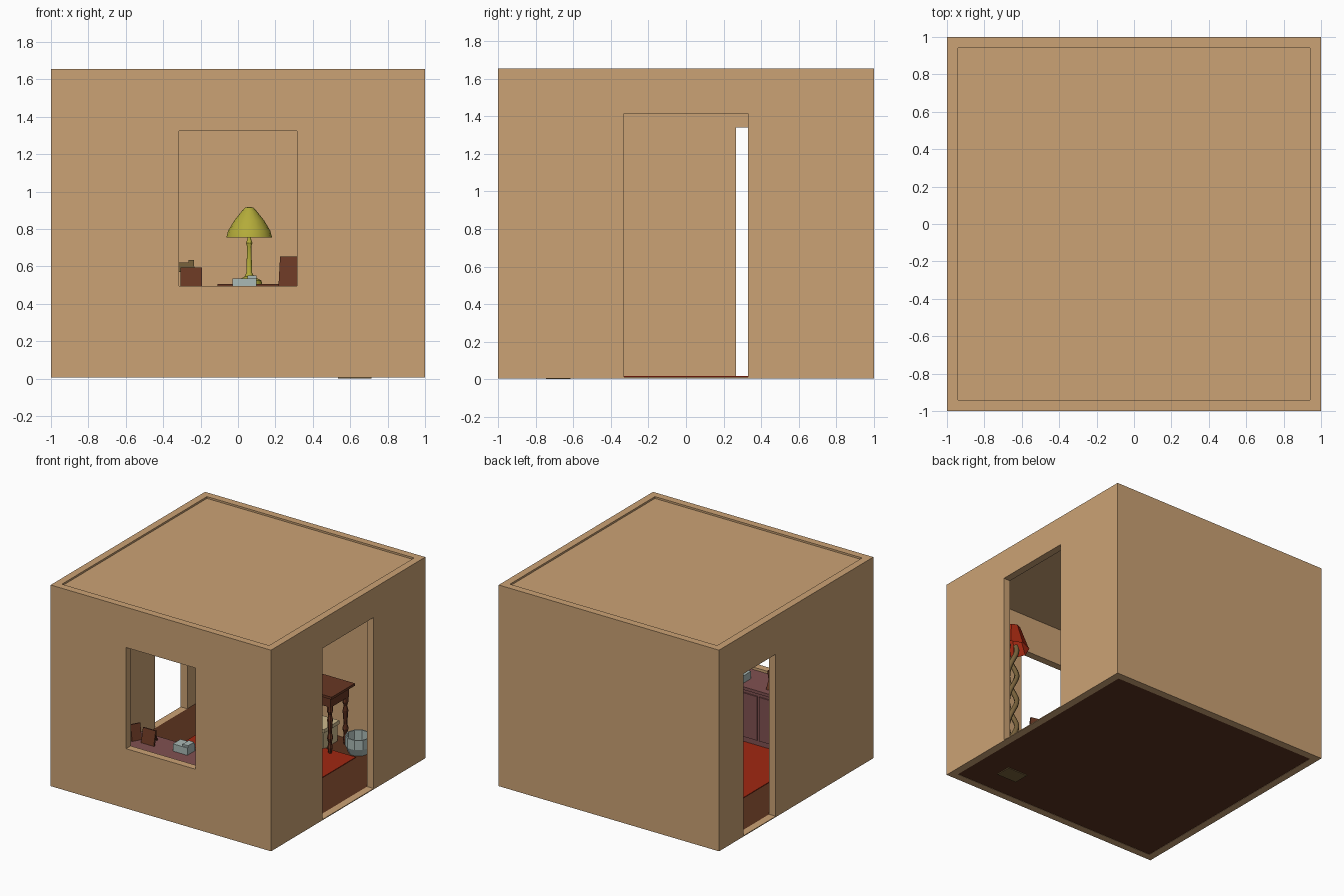
import bpy, bmesh, math
from mathutils import Vector, Matrix

if "Cube" in bpy.data.objects:
    bpy.data.objects.remove(bpy.data.objects["Cube"])


def material(name, r, g, b):
    m = bpy.data.materials.new(name)
    m.diffuse_color = [(c / 255) ** 2.2 for c in (r, g, b)] + [1]
    m.use_nodes = True
    m.node_tree.nodes["Principled BSDF"].inputs["Base Color"].default_value = m.diffuse_color
    return m


TAN = material("plaster", 202, 161, 116)
FLOOR = material("floor_wood", 92, 54, 36)
RED = material("red_cloth", 160, 44, 24)
MAUVE = material("mauve_wood", 128, 82, 82)
BROWN = material("dark_wood", 104, 58, 40)
OLIVE = material("olive_wood", 120, 98, 62)
LIME = material("lamp_green", 178, 170, 60)
GREY = material("pale_metal", 168, 184, 180)
CREAM = material("cream_card", 205, 185, 140)


def finish(name, bm, mat, smooth=False):
    bmesh.ops.recalc_face_normals(bm, faces=bm.faces)
    mesh = bpy.data.meshes.new(name)
    bm.to_mesh(mesh)
    bm.free()
    ob = bpy.data.objects.new(name, mesh)
    bpy.context.collection.objects.link(ob)
    if mat:
        mesh.materials.append(mat)
    if smooth:
        bpy.ops.object.select_all(action='DESELECT')
        ob.select_set(True)
        bpy.context.view_layer.objects.active = ob
        bpy.ops.object.shade_smooth_by_angle()
    return ob


def box(name, x0, x1, y0, y1, z0, z1, mat):
    bm = bmesh.new()
    m = Matrix.Translation(((x0 + x1) / 2, (y0 + y1) / 2, (z0 + z1) / 2)) \
        @ Matrix.Diagonal((x1 - x0, y1 - y0, z1 - z0, 1))
    bmesh.ops.create_cube(bm, size=1, matrix=m)
    return finish(name, bm, mat)


def lathe(name, profile, at, mat, sides=12, smooth=False):
    bm = bmesh.new()
    verts = [bm.verts.new((r, 0, z)) for r, z in profile]
    edges = [bm.edges.new(p) for p in zip(verts, verts[1:])]
    bmesh.ops.spin(bm, geom=verts + edges, cent=(0, 0, 0), axis=(0, 0, 1),
                   angle=math.tau, steps=sides)
    bmesh.ops.remove_doubles(bm, verts=bm.verts, dist=1e-4)
    bmesh.ops.translate(bm, verts=bm.verts, vec=at)
    return finish(name, bm, mat, smooth)


def cut(target, cutter):
    mod = target.modifiers.new("cut", 'BOOLEAN')
    mod.operation, mod.object, mod.solver = 'DIFFERENCE', cutter, 'EXACT'
    bpy.context.view_layer.objects.active = target
    bpy.ops.object.modifier_apply(modifier=mod.name)
    bpy.data.objects.remove(cutter)


# Walls with a front window and a doorway on each side
T = 0.94
walls = box("walls", -1, 1, -1, 1, 0.005, 1.655, TAN)
for b in [(-T, T, -T, T, -1, 3),
          (-0.315, 0.315, -1.1, -0.9, 0.495, 1.325),
          (0.9, 1.1, -0.33, 0.33, 0.012, 1.415),
          (-1.1, -0.9, 0.265, 0.685, 0.012, 1.34)]:
    cut(walls, box("cutter", *b, None))

# Sunken roof, floor and rug
box("roof", -T, T, -T, T, 1.63, 1.64, TAN)
box("floor", -T, T, -T, T, 0.007, 0.012, FLOOR)
box("rug", -0.62, 0.58, -0.7, 0.7, 0.012, 0.017, RED)

# Dresser under the window
box("dresser_body", -0.5, 0.42, -0.93, -0.67, 0.012, 0.45, MAUVE)
box("dresser_top", -0.53, 0.45, -0.94, -0.65, 0.45, 0.475, MAUVE)
for i in range(3):
    x = -0.48 + i * 0.3
    box("dresser_door", x, x + 0.28, -0.67, -0.66, 0.06, 0.42, MAUVE)


# Picture frames leaning on a rear strut
def frame(name, x, y, w, h, turn):
    bm = bmesh.new()
    lean = Matrix.Rotation(math.radians(-12), 4, 'X')
    bmesh.ops.create_cube(bm, size=1, matrix=lean @ Matrix.Translation((0, 0, h / 2))
                          @ Matrix.Diagonal((w, 0.015, h, 1)))
    prop = Matrix.Translation((0, -0.06, 0)) @ Matrix.Rotation(math.radians(-35), 4, 'X')
    bmesh.ops.create_cube(bm, size=1, matrix=Matrix.Translation((0, 0.10, 0.0))
                          @ Matrix.Rotation(math.radians(25), 4, 'X')
                          @ Matrix.Translation((0, 0, h * 0.42))
                          @ Matrix.Diagonal((w * 0.3, 0.01, h * 0.85, 1)))
    ob = finish(name, bm, BROWN)
    ob.location = (x, y, 0.475)
    ob.rotation_euler.z = math.radians(turn)


frame("picture_frame_left", -0.25, -0.81, 0.115, 0.12, 0)
frame("picture_frame_far_left", -0.36, -0.80, 0.08, 0.13, 60)
frame("picture_frame_right", 0.28, -0.81, 0.13, 0.18, -15)

# Small pale case on the dresser
box("case", -0.03, 0.10, -0.80, -0.70, 0.475, 0.535, GREY)
box("case_lid", 0.05, 0.10, -0.79, -0.71, 0.535, 0.55, GREY)

# Table with turned legs at the back
box("table_top", -0.11, 0.43, 0.60, 0.90, 0.485, 0.505, BROWN)
box("table_apron", -0.07, 0.40, 0.63, 0.87, 0.40, 0.485, BROWN)
leg = [(0, 0), (0.012, 0), (0.02, 0.05), (0.013, 0.09), (0.024, 0.13), (0.014, 0.17),
       (0.022, 0.28), (0.013, 0.32), (0.024, 0.35), (0.02, 0.40), (0, 0.40)]
for x in (-0.05, 0.38):
    for y in (0.65, 0.85):
        lathe("table_leg", leg, (x, y, 0.012), BROWN, 8)

# Table lamp
lathe("lamp_stem", [(0, 0), (0.07, 0), (0.065, 0.02), (0.025, 0.04), (0.016, 0.06),
                    (0.011, 0.2), (0.017, 0.22), (0.01, 0.24), (0.01, 0.3), (0, 0.3)],
      (0.06, 0.75, 0.505), LIME, 16, True)
lathe("lamp_shade", [(0.122, 0), (0.113, 0.035), (0.08, 0.09), (0.04, 0.14),
                     (0.02, 0.16), (0, 0.163)], (0.06, 0.75, 0.755), LIME, 16, True)

# Bucket and storage box
lathe("bucket", [(0, 0), (0.075, 0), (0.10, 0.06), (0.10, 0.14), (0.09, 0.14),
                 (0.088, 0.06), (0.065, 0.02), (0, 0.02)], (0.54, 0.79, 0.012), GREY, 10)
box("storage_box", 0.08, 0.30, 0.68, 0.86, 0.012, 0.15, CREAM)
box("storage_box_lid", 0.07, 0.31, 0.67, 0.87, 0.15, 0.18, CREAM)

# Twisted floor lamp in the front right corner
LX, LY = 0.625, -0.68
box("floor_lamp_base", LX - 0.09, LX + 0.09, LY - 0.065, LY + 0.065, 0, 0.04, OLIVE)
for k in range(2):
    cu = bpy.data.curves.new("floor_lamp_strand", 'CURVE')
    cu.dimensions, cu.bevel_depth, cu.bevel_resolution = '3D', 0.02, 1
    cu.use_fill_caps = True
    sp = cu.splines.new('POLY')
    sp.points.add(32)
    for i, p in enumerate(sp.points):
        a = i / 32 * 2.5 * math.tau + k * math.pi
        p.co = (LX + 0.035 * math.cos(a), LY + 0.035 * math.sin(a), 0.03 + 1.1 * i / 32, 1)
    cu.materials.append(OLIVE)
    bpy.context.collection.objects.link(bpy.data.objects.new("floor_lamp_strand", cu))
lathe("floor_lamp_shade", [(0.13, 0), (0.12, 0.02), (0.06, 0.19), (0, 0.19)],
      (LX, LY, 1.09), RED, 8)

# Chair against the back wall
for x in (-0.48, -0.25):
    for y, z in ((0.62, 0.32), (0.86, 0.60)):
        box("chair_leg", x - 0.018, x + 0.018, y - 0.018, y + 0.018, 0.012, z, OLIVE)
    box("chair_knob", x - 0.014, x + 0.014, 0.846, 0.874, 0.60, 0.635, OLIVE)
box("chair_seat", -0.51, -0.22, 0.59, 0.88, 0.32, 0.345, OLIVE)
for z in (0.44, 0.57):
    box("chair_back_rail", -0.47, -0.26, 0.85, 0.87, z, z + 0.05, OLIVE)
